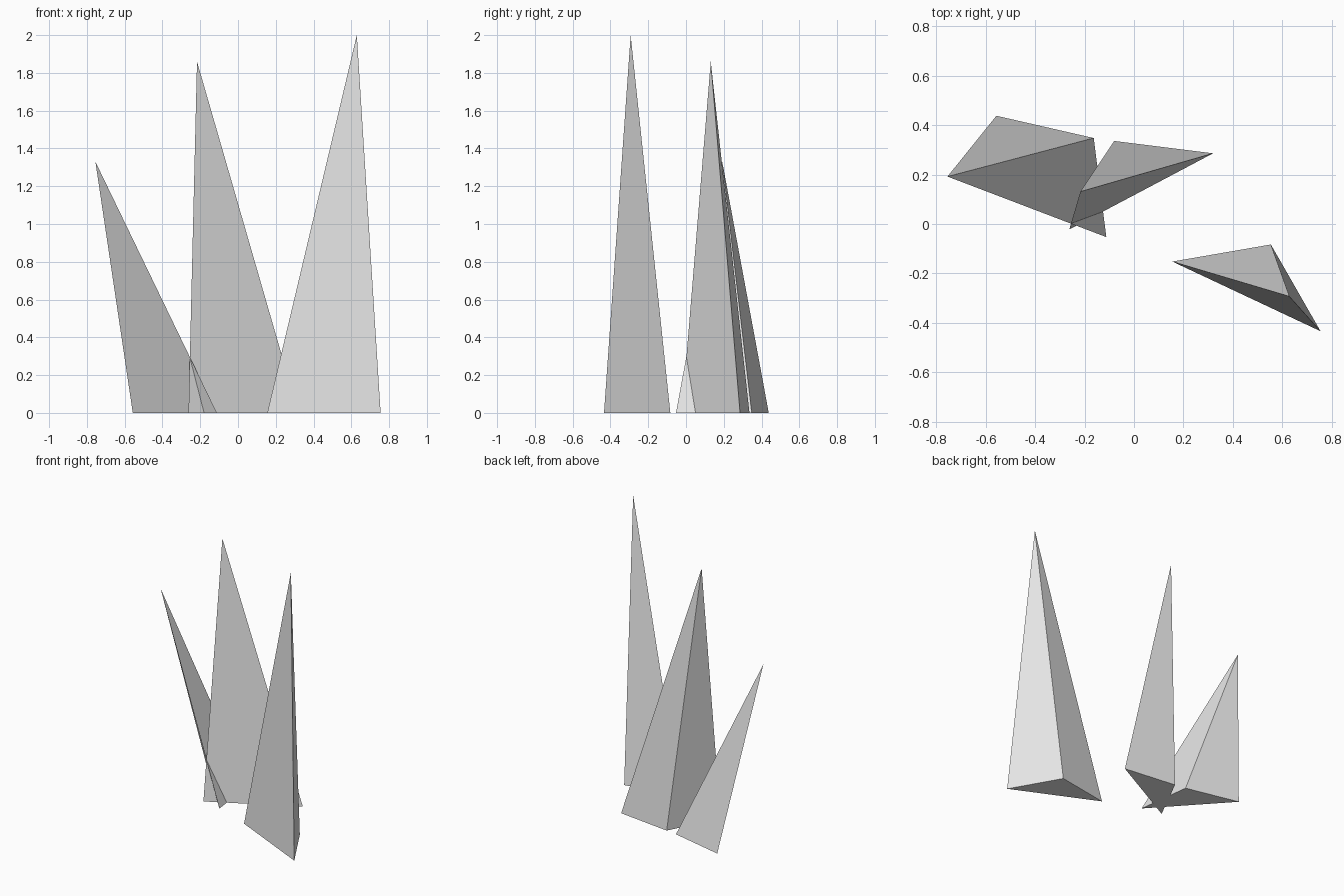
import bpy
import bmesh

if "Cube" in bpy.data.objects:
    bpy.data.objects.remove(bpy.data.objects["Cube"])

grey = bpy.data.materials.new("light_grey")
grey.diffuse_color = (0.8, 0.8, 0.8, 1.0)
grey.use_nodes = True
grey.node_tree.nodes["Principled BSDF"].inputs["Base Color"].default_value = grey.diffuse_color


def spike(name, base, apex, base_up=False):
    """Three-sided leaning spike standing on the ground."""
    bm = bmesh.new()
    ring = [bm.verts.new((x, y, 0.0)) for x, y in base]
    tip = bm.verts.new(apex)
    floor = bm.faces.new(ring)
    for i in range(3):
        bm.faces.new((ring[i], ring[(i + 1) % 3], tip))
    bmesh.ops.recalc_face_normals(bm, faces=bm.faces[:])
    if base_up:
        floor.normal_flip()
    mesh = bpy.data.meshes.new(name)
    bm.to_mesh(mesh)
    bm.free()
    mesh.materials.append(grey)
    obj = bpy.data.objects.new(name, mesh)
    bpy.context.collection.objects.link(obj)
    return obj


# Short spike leaning outward on the left
spike("left_spike", [(-0.557, 0.438), (-0.163, 0.348), (-0.112, -0.053)],
      (-0.755, 0.192, 1.33))

# Middle spike, its underside faces inward
spike("middle_spike", [(-0.08, 0.336), (0.32, 0.286), (-0.262, -0.022)],
      (-0.217, 0.131, 1.86), base_up=True)

# Tallest spike on the right
spike("right_spike", [(0.155, -0.152), (0.554, -0.083), (0.755, -0.434)],
      (0.629, -0.293, 2.0))
